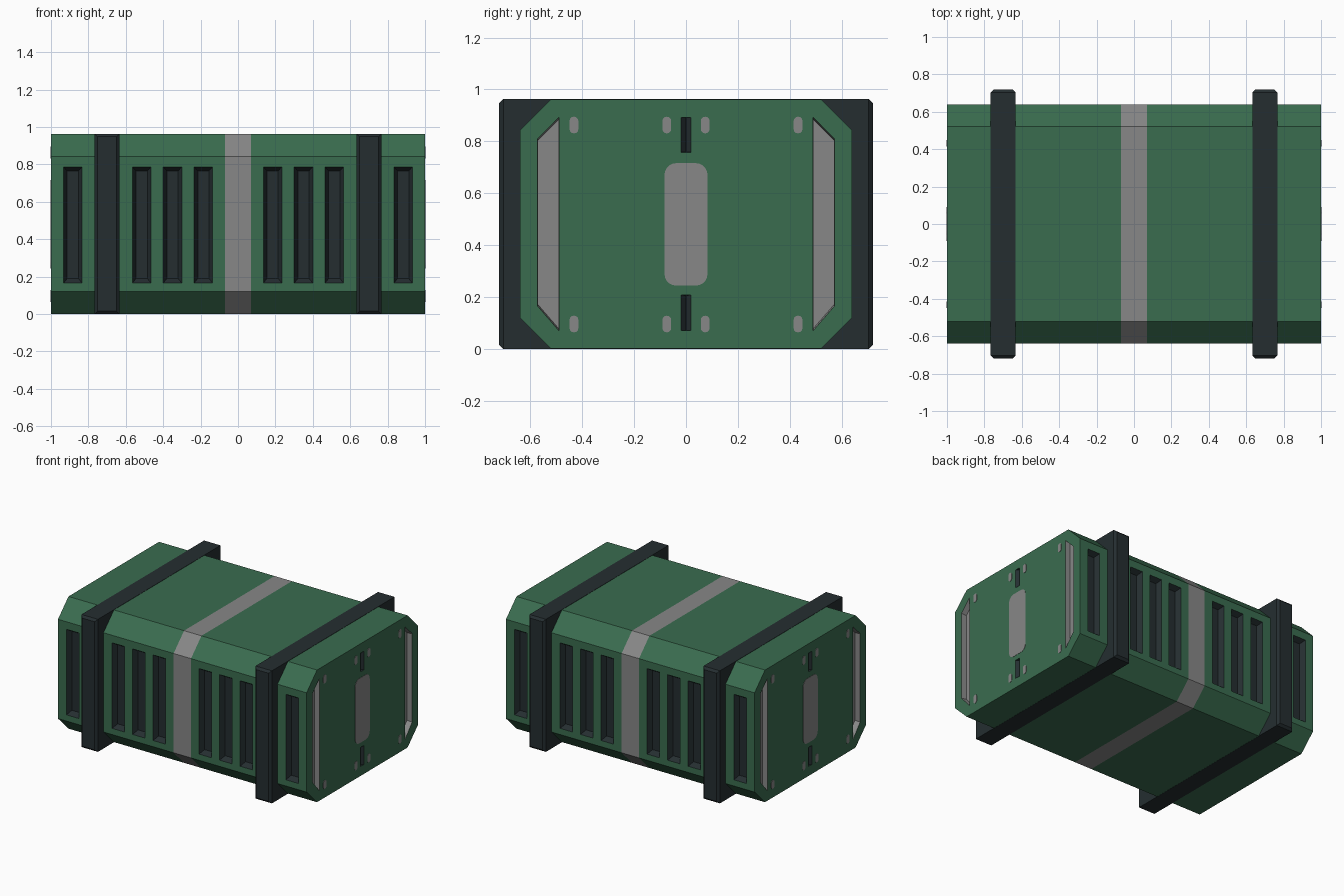
import bpy, bmesh, math

if "Cube" in bpy.data.objects:
    bpy.data.objects.remove(bpy.data.objects["Cube"])


def material(name, rgb):
    m = bpy.data.materials.new(name)
    m.diffuse_color = (*rgb, 1)
    m.use_nodes = True
    m.node_tree.nodes["Principled BSDF"].inputs["Base Color"].default_value = m.diffuse_color
    return m


MATS = [material("green", (0.042, 0.150, 0.078)),
        material("charcoal", (0.018, 0.027, 0.030)),
        material("grey", (0.245, 0.245, 0.245))]
GREEN, DARK, GREY = 0, 1, 2
TOP, HY = 0.962, 0.64


def finish(bm, name):
    bmesh.ops.recalc_face_normals(bm, faces=bm.faces)
    me = bpy.data.meshes.new(name)
    bm.to_mesh(me)
    bm.free()
    for m in MATS:
        me.materials.append(m)
    ob = bpy.data.objects.new(name, me)
    bpy.context.collection.objects.link(ob)
    return ob


def loft(bm, rings, mats):
    """Closed solid through matching rings; mats gives one index per band."""
    vs = [[bm.verts.new(p) for p in r] for r in rings]
    n = len(vs[0])
    for a, b, m in zip(vs, vs[1:], mats):
        for i in range(n):
            j = (i + 1) % n
            bm.faces.new((a[i], a[j], b[j], b[i])).material_index = m
    bm.faces.new(vs[0]).material_index = mats[0]
    bm.faces.new(vs[-1]).material_index = mats[-1]


def recess(bm, place, outer, inner, depth, mat):
    """Tapered cutter; place maps (u, v, depth) to a point."""
    rings = [[place(u, v, d) for u, v in o]
             for o, d in ((outer, -0.02), (outer, 0), (inner, depth))]
    loft(bm, rings, [mat, mat])


def rect(u0, u1, v0, v1):
    return [(u0, v0), (u1, v0), (u1, v1), (u0, v1)]


def round_rect(cu, cv, hu, hv, r, n=5):
    pts = []
    for k, (su, sv) in enumerate(((1, 1), (-1, 1), (-1, -1), (1, -1))):
        for i in range(n + 1):
            a = math.pi / 2 * (k + i / n)
            pts.append((cu + su * (hu - r) + r * math.cos(a),
                        cv + sv * (hv - r) + r * math.sin(a)))
    return pts


# crate body with a grey band around the middle
bm = bmesh.new()
C = 0.12
half = [(HY - C, 0.001), (HY, C), (HY, TOP - C), (HY - C, TOP)]
section = half + [(-y, z) for y, z in reversed(half)]
loft(bm, [[(x, y, z) for y, z in section] for x in (-1, -0.07, 0.07, 1)],
     [GREEN, GREY, GREEN])
body = finish(bm, "crate_body")

# all recesses in one cutter
bm = bmesh.new()
for s in (-1, 1):
    def side(u, v, d): return (u, s * (HY - d), v)
    def end(u, v, d): return (s * (1 - d), u, v)
    # vertical slots in the long sides
    for m in (-1, 1):
        for x in (0.185, 0.35, 0.515, 0.883):
            c = m * x
            recess(bm, side, rect(c - 0.05, c + 0.05, 0.165, 0.787),
                   rect(c - 0.03, c + 0.03, 0.19, 0.765), 0.035, DARK)
        # grey slanted slots at the ends
        outer = [(0.49, 0.07), (0.572, 0.165), (0.572, 0.81), (0.49, 0.893)]
        inner = [(0.492, 0.08), (0.57, 0.17), (0.57, 0.805), (0.492, 0.883)]
        recess(bm, end, [(m * y, z) for y, z in outer],
               [(m * y, z) for y, z in inner], 0.04, GREY)
    # V grooves above and below the end label
    for z0, z1 in ((0.07, 0.208), (0.758, 0.893)):
        recess(bm, end, rect(-0.02, 0.02, z0, z1),
               rect(-0.001, 0.001, z0 + 0.002, z1 - 0.002), 0.02, DARK)
cutter = finish(bm, "recess_cutter")
cutter.hide_render = True

mod = body.modifiers.new("recesses", 'BOOLEAN')
mod.operation = 'DIFFERENCE'
mod.solver = 'EXACT'
mod.object = cutter
bpy.context.view_layer.objects.active = body
bpy.ops.object.modifier_apply(modifier=mod.name)
bpy.data.objects.remove(cutter)

# straps, bevelled on their outer faces
for s, name in ((-1, "left_strap"), (1, "right_strap")):
    bm = bmesh.new()
    loft(bm, [[(s * 0.7 + u, y, v) for u, v in rect(-0.066, 0.066, 0, TOP + 0.002)]
              for y in (-0.72, 0.72)], [DARK])
    edges = [e for e in bm.edges
             if e.verts[0].co.y * e.verts[1].co.y > 0]
    bmesh.ops.bevel(bm, geom=edges, offset=0.016, segments=1,
                    affect='EDGES', material=-1)
    finish(bm, name)

# painted end markings: centre panel and small spots
for s, name in ((-1, "left_end_markings"), (1, "right_end_markings")):
    bm = bmesh.new()
    shapes = [round_rect(0, 0.48, 0.083, 0.236, 0.045)]
    for y in (-0.432, -0.074, 0.074, 0.432):
        for z in (0.096, 0.863):
            shapes.append(round_rect(y, z, 0.017, 0.032, 0.016, 3))
    for shape in shapes:
        loft(bm, [[(s * x, y, z) for y, z in shape] for x in (0.998, 1.002)], [GREY])
    finish(bm, name)
